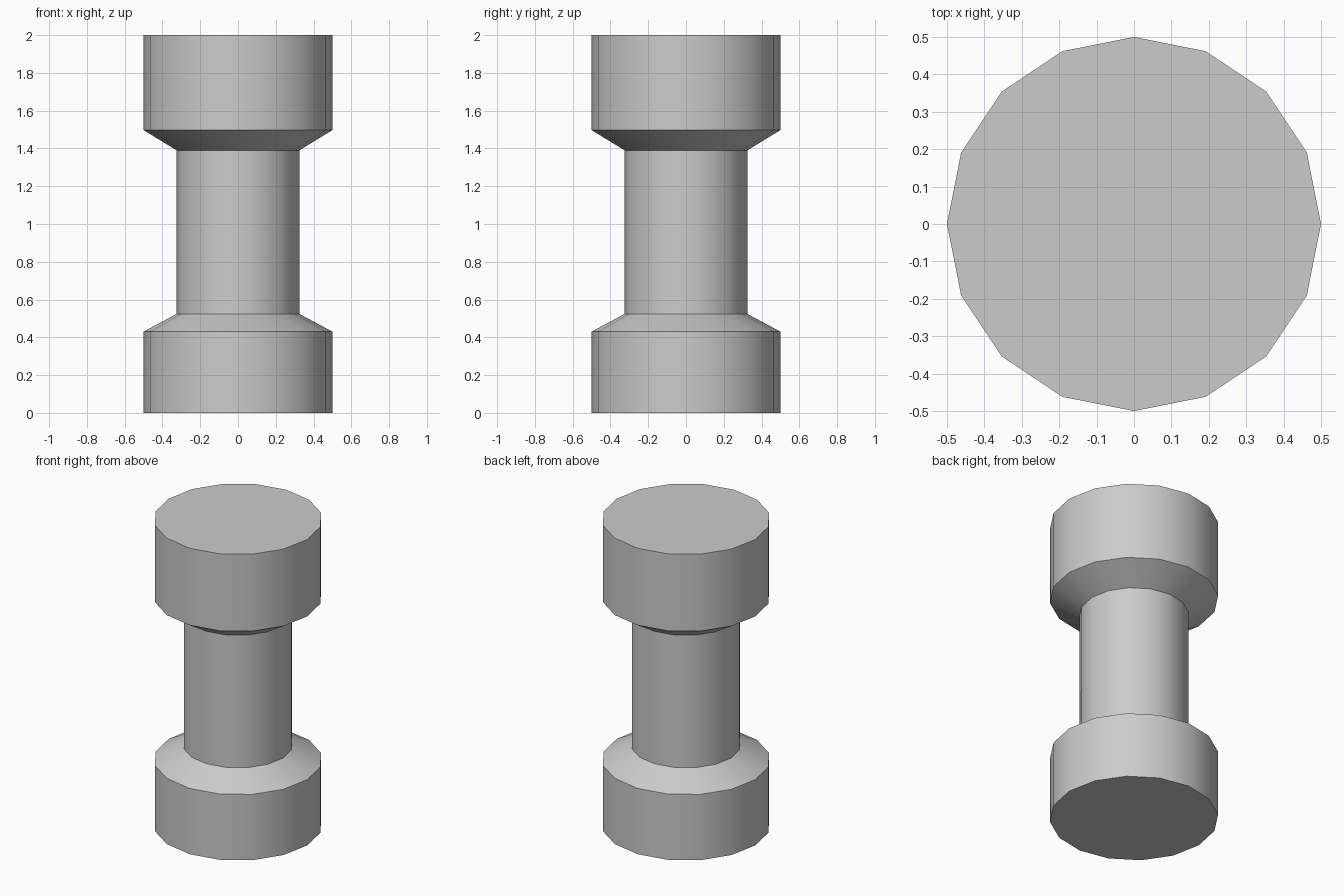
import bpy, bmesh, math

if "Cube" in bpy.data.objects:
    bpy.data.objects.remove(bpy.data.objects["Cube"])

SIDES = 16
# (radius, height) outline from the bottom to the top
PROFILE = [(0.5, 0.0), (0.5, 0.43), (0.325, 0.524),
           (0.325, 1.39), (0.5, 1.497), (0.5, 2.0)]


def lathe(name, profile, sides):
    bm = bmesh.new()
    rings = [[bm.verts.new((r * math.cos(2 * math.pi * i / sides),
                            r * math.sin(2 * math.pi * i / sides), z))
              for i in range(sides)] for r, z in profile]
    for low, high in zip(rings, rings[1:]):
        for i in range(sides):
            j = (i + 1) % sides
            bm.faces.new((low[i], low[j], high[j], high[i]))
    # flat end caps
    bm.faces.new(rings[0][::-1])
    bm.faces.new(rings[-1])
    mesh = bpy.data.meshes.new(name)
    bm.to_mesh(mesh)
    bm.free()
    obj = bpy.data.objects.new(name, mesh)
    bpy.context.collection.objects.link(obj)
    return obj


# spool-shaped column: wide base, narrow shaft, wide head
column = lathe("spool_column", PROFILE, SIDES)
bpy.context.view_layer.objects.active = column
column.select_set(True)
bpy.ops.object.shade_smooth_by_angle(angle=math.radians(30))
